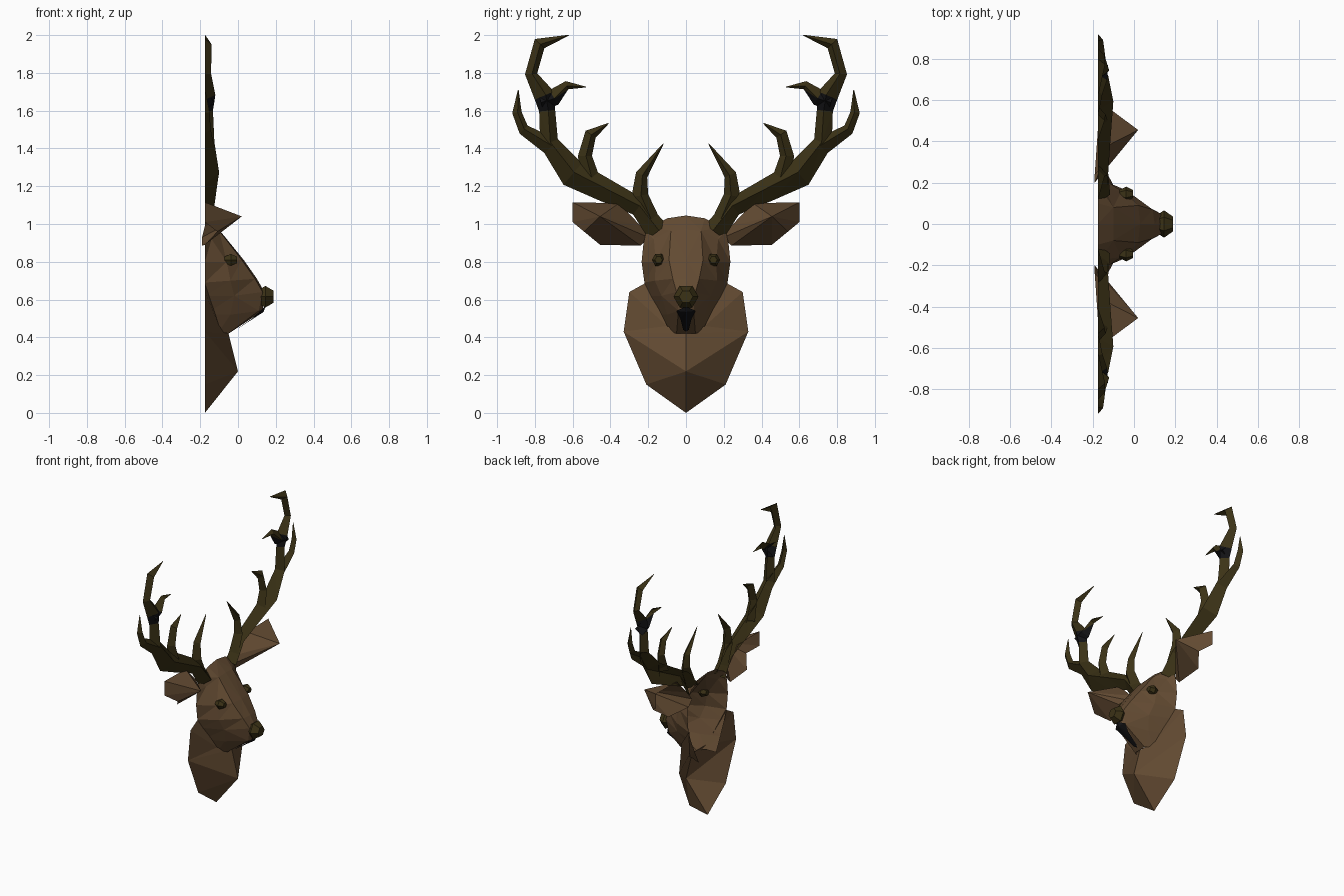
import bpy, bmesh, math
from mathutils import Vector

if "Cube" in bpy.data.objects:
    bpy.data.objects.remove(bpy.data.objects["Cube"])

BACK = -0.175  # flat, open rear plane of the wall mount; the animal looks to +x


def material(name, rgb):
    m = bpy.data.materials.new(name)
    m.diffuse_color = (*rgb, 1)
    m.use_nodes = True
    m.node_tree.nodes["Principled BSDF"].inputs["Base Color"].default_value = m.diffuse_color
    return m


FUR = material("brown_fur", (0.125, 0.07, 0.032))
HORN = material("dark_olive_horn", (0.044, 0.032, 0.008))
BLACK = material("near_black", (0.006, 0.006, 0.007))


def mirrored_shell(name, verts, faces, mats, rule=None):
    """Mesh from half the shape, mirrored over y; every face looks forward."""
    bm = bmesh.new()
    for s in (1, -1):
        vs = [bm.verts.new((x, y * s, z)) for x, y, z in verts]
        for f in faces:
            bm.faces.new([vs[i] for i in f])
    bmesh.ops.remove_doubles(bm, verts=bm.verts, dist=0.0005)
    bmesh.ops.triangulate(bm, faces=bm.faces[:])
    bm.normal_update()
    for f in bm.faces:
        if f.normal.x < 0:
            f.normal_flip()
        if rule:
            f.material_index = rule(f.calc_center_median())
    finish(name, bm, mats)


def finish(name, bm, mats):
    me = bpy.data.meshes.new(name)
    bm.to_mesh(me)
    bm.free()
    for m in mats:
        me.materials.append(m)
    ob = bpy.data.objects.new(name, me)
    bpy.context.collection.objects.link(ob)


def grid_faces(rows, cols):
    return [(r * cols + c, r * cols + c + 1, (r + 1) * cols + c + 1, (r + 1) * cols + c)
            for r in range(rows - 1) for c in range(cols - 1)]


# Chest and neck
chest = [(BACK, 0, 0), (BACK, .21, .15), (BACK, .33, .43), (BACK, .30, .64), (BACK, .21, .69),
         (0, 0, .22), (-.05, 0, .42), (-.10, .10, .46)]
mirrored_shell("chest", chest,
               [(0, 1, 5), (1, 2, 5), (5, 2, 6), (6, 2, 7), (2, 3, 7), (3, 4, 7)], [FUR])

# Head: rows from crown to jaw, columns from centre ridge to rear edge
head = [(BACK, 0, 1.045), (BACK, .10, 1.03), (BACK, .19, .98), (BACK, .21, .96),
        (-.10, 0, .97), (-.10, .08, .965), (-.14, .17, .92), (BACK, .225, .90),
        (.03, 0, .81), (.02, .09, .81), (-.06, .16, .80), (BACK, .235, .80),
        (.10, 0, .71), (.09, .07, .71), (-.04, .165, .70), (BACK, .22, .69),
        (.14, 0, .64), (.13, .05, .64), (-.02, .13, .62), (BACK, .195, .62),
        (.13, 0, .54), (.11, .04, .54), (-.04, .10, .52), (BACK, .15, .52),
        (-.05, 0, .42), (-.05, .05, .42), (-.10, .08, .43), (BACK, .10, .42)]
mirrored_shell("head", head, grid_faces(7, 4), [FUR])

# Mouth plate
mirrored_shell("mouth", [(.145, 0, .565), (.118, .05, .54), (.075, .03, .50),
                         (-.01, .015, .44), (-.025, 0, .43), (.136, 0, .535)],
               [(0, 1, 5), (5, 1, 2), (5, 2, 3), (5, 3, 4)], [BLACK])

# Ears: fans around a forward apex
ear = [(.02, .455, 1.04), (-.19, .20, .93), (BACK, .24, .99), (BACK, .355, 1.11), (BACK, .60, 1.115),
       (BACK, .60, 1.01), (-.10, .54, .955), (BACK, .455, .89), (-.19, .24, .885)]
ear[6] = (-.11, .54, .96)
ear_loop = [1, 2, 3, 4, 5, 6, 7, 8]
mirrored_shell("ears", ear,
               [(0, a, b) for a, b in zip(ear_loop, ear_loop[1:] + ear_loop[:1])], [FUR])


# Antlers: ridged half-tubes along (y, z, width) paths
def branch(name, path, rule=None):
    pts = [Vector((y, z)) for y, z, w in path]
    verts = []
    for i, p in enumerate(pts):
        w = path[i][2]
        t = (pts[min(i + 1, len(pts) - 1)] - pts[max(i - 1, 0)]).normalized()
        n = Vector((-t.y, t.x)) * w / 2
        for k, h in ((-1, 0), (0.15, 0.5), (1, 0)):
            q = p + n * k
            verts.append((BACK + w * h, q.x, q.y))
    mirrored_shell(name, verts, grid_faces(len(path), 3), [HORN, BLACK], rule)


branch("antler_beam", [(.15, .96, .12), (.25, 1.09, .10), (.43, 1.18, .125), (.60, 1.265, .15),
                       (.725, 1.43, .10), (.735, 1.60, .085), (.75, 1.68, .11),
                       (.82, 1.795, .065), (.775, 1.955, .07), (.62, 2.0, .004)],
       lambda c: int(1.6 < c.z < 1.69))
branch("antler_brow_tine", [(.19, 1.02, .10), (.245, 1.15, .09), (.235, 1.26, .065), (.12, 1.425, .004)])
branch("antler_middle_tine", [(.50, 1.22, .10), (.535, 1.36, .075), (.505, 1.475, .065), (.41, 1.533, .004)])
branch("antler_outer_tine", [(.70, 1.40, .10), (.86, 1.50, .06), (.895, 1.59, .05), (.888, 1.71, .004)])
branch("antler_inner_tine", [(.77, 1.65, .10), (.70, 1.67, .09), (.63, 1.735, .045), (.53, 1.725, .004)],
       lambda c: int(c.z < 1.69))


# Nose and eyes: faceted hexagonal beads facing forward
def bead(name, centre, r, depth):
    bm = bmesh.new()
    rings = []
    for x, k in ((-depth, .55), (0, 1), (depth, .55)):
        rings.append([bm.verts.new((centre[0] + x,
                                    centre[1] + r * k * math.cos(i * math.pi / 3),
                                    centre[2] + r * k * math.sin(i * math.pi / 3)))
                      for i in range(6)])
    for a, b in zip(rings, rings[1:]):
        for i in range(6):
            j = (i + 1) % 6
            bm.faces.new((a[i], a[j], b[j], b[i]))
    bm.faces.new(rings[0])
    bm.faces.new(rings[2])
    bmesh.ops.recalc_face_normals(bm, faces=bm.faces[:])
    finish(name, bm, [HORN])


bead("nose", (.145, 0, .615), .066, .044)
for side, s in (("left", 1), ("right", -1)):
    bead("eye_" + side, (-.038, .145 * s, .81), .036, .033)
